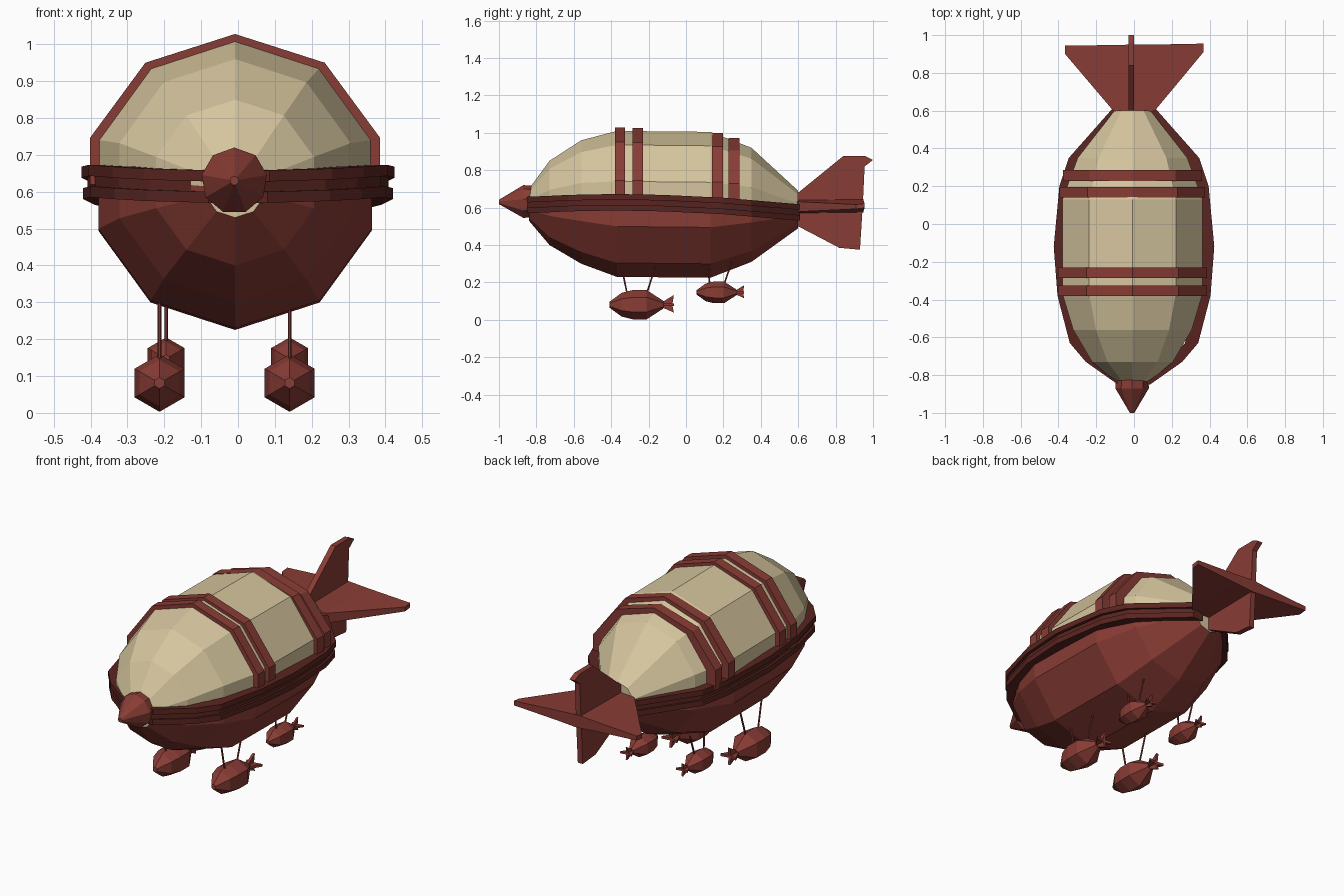
import bpy, bmesh
from math import sin, cos, pi, radians
from mathutils import Vector

if "Cube" in bpy.data.objects:
    bpy.data.objects.remove(bpy.data.objects["Cube"])


def material(name, rgb):
    m = bpy.data.materials.new(name)
    m.diffuse_color = (*rgb, 1)
    m.use_nodes = True
    m.node_tree.nodes["Principled BSDF"].inputs["Base Color"].default_value = m.diffuse_color
    return m


RED = material("red", (0.25, 0.045, 0.035))
DARK = material("dark_red", (0.10, 0.018, 0.014))
CREAM = material("cream", (0.67, 0.56, 0.34))
CX = -0.008  # hull centre line


def finish(bm, name, *mats):
    bmesh.ops.recalc_face_normals(bm, faces=bm.faces[:])
    me = bpy.data.meshes.new(name)
    bm.to_mesh(me)
    bm.free()
    for m in mats:
        me.materials.append(m)
    ob = bpy.data.objects.new(name, me)
    bpy.context.collection.objects.link(ob)
    return ob


def loft(name, rings, *mats, pick=None):
    """Skin closed loops into a capped solid; pick(j) gives the material slot of side j."""
    bm = bmesh.new()
    vs = [[bm.verts.new(p) for p in r] for r in rings]
    n = len(vs[0])
    for a, b in zip(vs, vs[1:]):
        for j in range(n):
            k = (j + 1) % n
            f = bm.faces.new((a[j], a[k], b[k], b[j]))
            f.material_index = pick(j) if pick else 0
    bm.faces.new(vs[0])
    bm.faces.new(vs[-1])
    return finish(bm, name, *mats)


def ring(x, y, z, r, n, start=pi / 2):
    return [(x + r * cos(start + 2 * pi * i / n), y, z + r * sin(start + 2 * pi * i / n))
            for i in range(n)]


def rod(name, a, b, r, mat):
    a, b = Vector(a), Vector(b)
    q = (b - a).to_track_quat('Z', 'Y')
    circ = [q @ Vector((r * cos(i * pi / 3), r * sin(i * pi / 3), 0)) for i in range(6)]
    return loft(name, [[p + c for c in circ] for p in (a, b)], mat)


# Hull: ten-sided envelope, cream above the waist and red below
def section(y, r, z):
    pts = []
    for a in (0, 18, 54, 90, 126, 162, 180, 198, 234, 270, 306, 342):
        t = radians(a)
        c = cos(radians(18)) if a in (0, 180) else 1  # waist points sit on the flat side
        pts.append((CX + r * c * cos(t), y, z + r * sin(t)))
    return pts


HULL = [(-0.84, 0.085, 0.615), (-0.73, 0.225, 0.625), (-0.56, 0.33, 0.63), (-0.37, 0.39, 0.62),
        (0.13, 0.39, 0.615), (0.35, 0.305, 0.615), (0.60, 0.10, 0.59)]
loft("hull", [section(*s) for s in HULL], CREAM, RED, pick=lambda j: 0 if j < 6 else 1)

# Nose cone
loft("nose_cone", [ring(-0.01, y, 0.63, r, 9) for y, r in
                   ((-1.0, 0.012), (-0.87, 0.09), (-0.82, 0.088))], RED)

# Waist rails: two stacked strips along each side
WAIST = [(-0.85, 0.08, 0.63), (-0.73, 0.25, 0.635), (-0.63, 0.335, 0.64), (-0.38, 0.40, 0.645),
         (-0.12, 0.42, 0.64), (0.20, 0.39, 0.625), (0.35, 0.34, 0.612), (0.61, 0.11, 0.59)]
for side, sx in (("left", -1), ("right", 1)):
    for part, lo, hi, grow in (("upper", -0.002, 0.028, 0.005), ("middle", -0.03, -0.002, -0.012),
                               ("lower", -0.06, -0.03, 0.0)):
        rails = []
        for y, x, z in WAIST:
            xo, xi = x + grow, max(x - 0.065, 0.02)
            rails.append([(sx * xi, y, z + lo), (sx * xo, y, z + lo),
                          (sx * xo, y, z + hi), (sx * xi, y, z + hi)])
        loft(f"waist_rail_{part}_{side}", rails, DARK)


# Bands arching over the envelope
def arch(xr, zr, y):
    pts = [(CX + xr * cos(radians(18)), y, 0.62)]
    pts += [(CX + xr * cos(radians(a)), y, 0.62 + zr * sin(radians(a)))
            for a in (18, 54, 90, 126, 162)]
    return pts + [(CX - xr * cos(radians(18)), y, 0.62)]


for i, (y0, y1, xr, zr) in enumerate(((-0.38, -0.325, 0.414, 0.408), (-0.285, -0.23, 0.414, 0.405),
                                      (0.14, 0.197, 0.405, 0.38), (0.227, 0.285, 0.388, 0.352))):
    loft(f"envelope_band_{i + 1}",
         [arch(xr, zr, y) + arch(xr - 0.07, zr - 0.07, y)[::-1] for y in (y0, y1)], RED)

# Tail: upright fin and a horizontal fin that thins towards its tips
FIN = [(0.56, 0.65), (0.60, 0.68), (0.84, 0.875), (0.96, 0.875), (1.0, 0.855), (0.955, 0.82),
       (0.945, 0.61), (0.93, 0.375), (0.82, 0.385), (0.60, 0.50), (0.56, 0.52)]
loft("tail_fin_upright", [[(x, y, z) for y, z in FIN] for x in (-0.03, 0.0)], RED)


def fin_slice(x, y0, y1, h):
    return [(x, y0, 0.605 - h), (x, y1, 0.61 - h), (x, y1, 0.61 + h), (x, y0, 0.605 + h)]


loft("tail_fin_flat", [fin_slice(-0.365, 0.90, 0.945, 0.012), fin_slice(-0.11, 0.60, 0.947, 0.027),
                       fin_slice(-0.012, 0.57, 0.95, 0.035), fin_slice(0.11, 0.60, 0.95, 0.027),
                       fin_slice(0.368, 0.91, 0.955, 0.012)], RED)

# Four hanging pods: hexagonal bodies with small crossed tails and two struts each
BODY = [(-0.165, 0.015), (-0.10, 0.063), (-0.04, 0.078), (0.035, 0.078), (0.10, 0.036), (0.125, 0.02)]
TAIL = [(0.09, 0.012), (0.125, 0.018), (0.18, 0.052), (0.172, 0.0),
        (0.18, -0.042), (0.125, -0.018), (0.09, -0.012)]
PODS = [("front_left", -0.213, -0.245, 0.081, 1.0, -0.35, -0.155),
        ("front_right", 0.14, -0.245, 0.081, 1.0, -0.35, -0.155),
        ("rear_left", -0.195, 0.178, 0.147, 0.74, 0.12, 0.245),
        ("rear_right", 0.14, 0.178, 0.147, 0.74, 0.12, 0.245)]
for name, x, y, z, s, sy0, sy1 in PODS:
    loft(f"pod_body_{name}", [ring(x, y + s * a, z, s * r, 6) for a, r in BODY], RED)
    t = 0.007 * s
    loft(f"pod_tail_upright_{name}",
         [[(x + d, y + s * a, z + s * h) for a, h in TAIL] for d in (-t, t)], RED)
    loft(f"pod_tail_flat_{name}",
         [[(x + s * h, y + s * a, z + d) for a, h in TAIL] for d in (-t, t)], RED)
    for end, foot, head in (("front", y - 0.07 * s, sy0), ("back", y + 0.035 * s, sy1)):
        rod(f"pod_strut_{end}_{name}", (x, foot, z + 0.06 * s), (x, head, 0.31), 0.005, RED)
